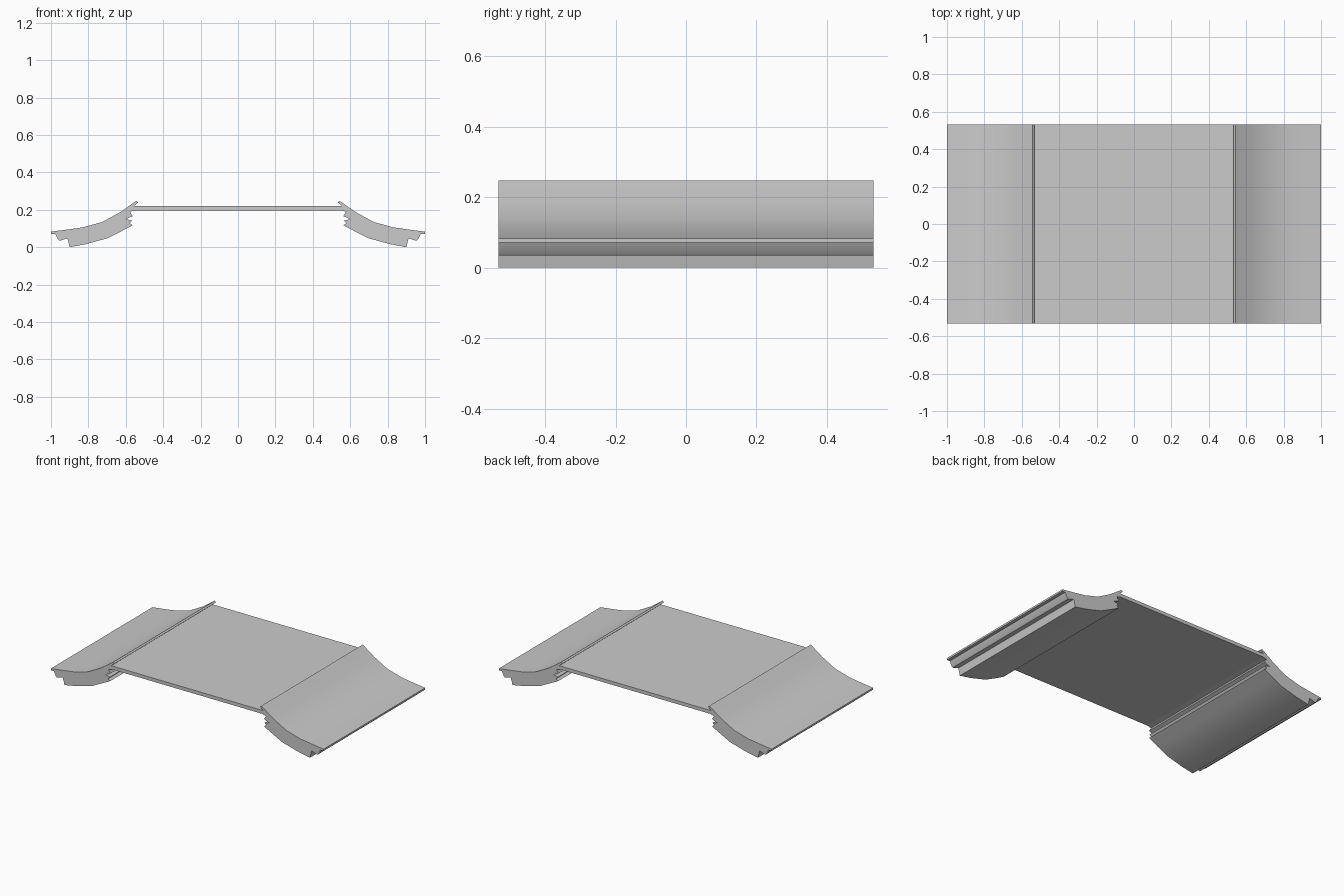
import bpy, bmesh, math

if "Cube" in bpy.data.objects:
    bpy.data.objects.remove(bpy.data.objects["Cube"])

HALF_DEPTH = 0.532

# Cross-section of the right-hand curved rail (x, z)
RAIL = [
    (1.0, 0.083), (0.915, 0.094), (0.83, 0.106), (0.725, 0.135), (0.63, 0.187),
    (0.543, 0.248), (0.533, 0.240), (0.560, 0.217),              # upper lip
    (0.548, 0.197), (0.578, 0.190), (0.563, 0.166),              # inner stepped edge
    (0.600, 0.150), (0.567, 0.142), (0.580, 0.128), (0.563, 0.117),
    (0.63, 0.082), (0.70, 0.047), (0.815, 0.016), (0.90, 0.0),   # underside
    (0.912, 0.047), (0.955, 0.034), (0.963, 0.042),              # outer stepped edge
    (0.978, 0.071), (1.0, 0.071),
]

# Flat deck between the rails
DECK = [(-0.56, 0.197), (0.56, 0.197), (0.56, 0.220), (-0.56, 0.220)]


def extrude_profile(name, profile):
    """Extrude an x-z outline along y."""
    bm = bmesh.new()
    face = bm.faces.new([bm.verts.new((x, -HALF_DEPTH, z)) for x, z in profile])
    geom = bmesh.ops.extrude_face_region(bm, geom=[face])["geom"]
    verts = [g for g in geom if isinstance(g, bmesh.types.BMVert)]
    bmesh.ops.translate(bm, verts=verts, vec=(0, 2 * HALF_DEPTH, 0))
    bmesh.ops.recalc_face_normals(bm, faces=bm.faces)
    mesh = bpy.data.meshes.new(name)
    bm.to_mesh(mesh)
    bm.free()
    obj = bpy.data.objects.new(name, mesh)
    bpy.context.collection.objects.link(obj)
    bpy.ops.object.select_all(action="DESELECT")
    obj.select_set(True)
    bpy.context.view_layer.objects.active = obj
    bpy.ops.object.shade_smooth_by_angle(angle=math.radians(25))
    return obj


# Deck, and both rails
extrude_profile("deck", DECK)
extrude_profile("right_rail", RAIL)
extrude_profile("left_rail", [(-x, z) for x, z in RAIL])
